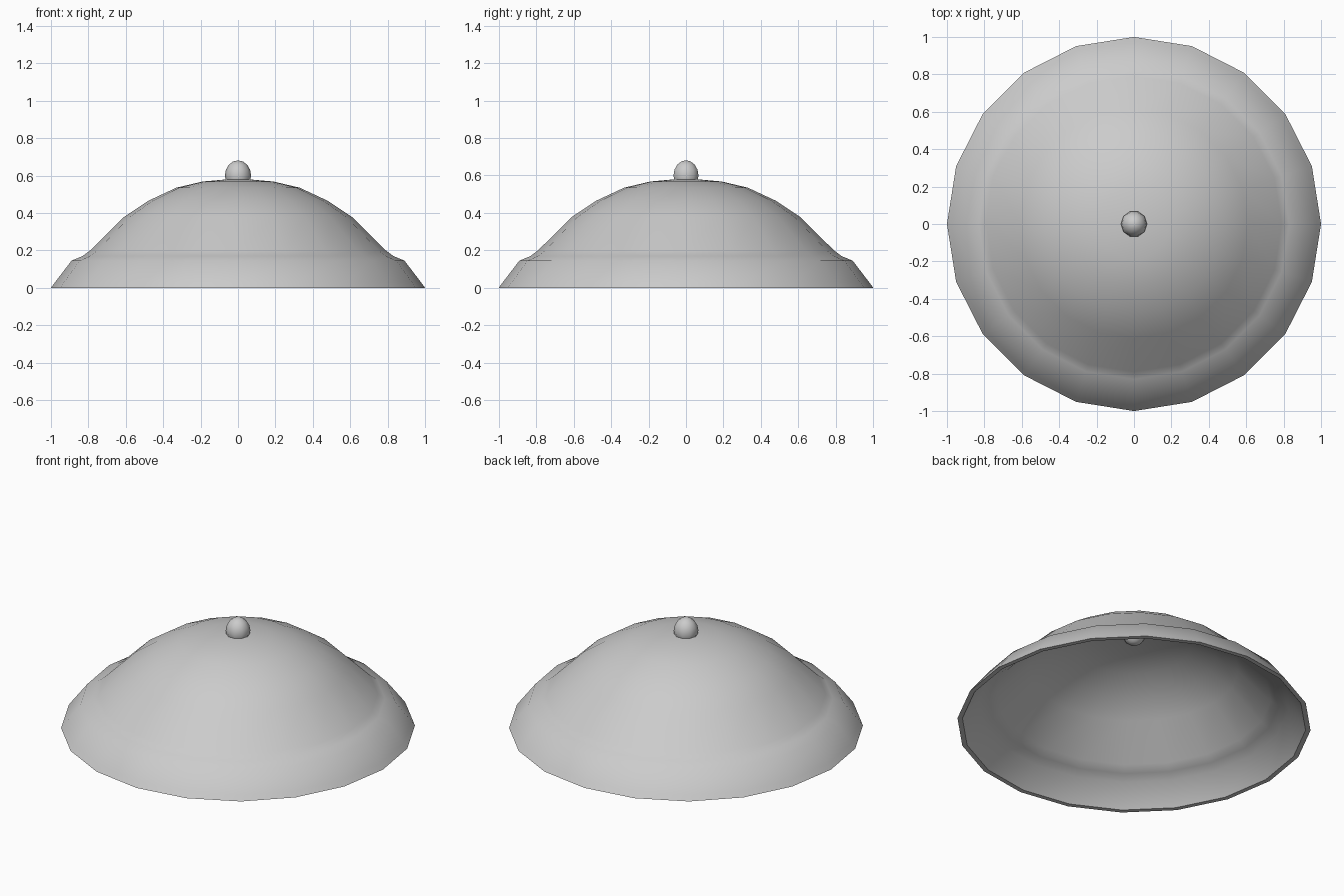
import bpy, bmesh, math

if "Cube" in bpy.data.objects:
    bpy.data.objects.remove(bpy.data.objects["Cube"])

SIDES = 20


def lathe(name, profile, sides):
    """Spin an (r, z) profile about z; radius 0 makes a pole."""
    bm = bmesh.new()
    rings = []
    for r, z in profile:
        if r == 0:
            rings.append([bm.verts.new((0, 0, z))] * sides)
        else:
            rings.append([bm.verts.new((r * math.cos(2 * math.pi * i / sides),
                                        r * math.sin(2 * math.pi * i / sides), z))
                          for i in range(sides)])
    for a, b in zip(rings, rings[1:]):
        for i in range(sides):
            j = (i + 1) % sides
            bm.faces.new(list(dict.fromkeys((a[i], a[j], b[j], b[i]))))
    bmesh.ops.recalc_face_normals(bm, faces=bm.faces)
    mesh = bpy.data.meshes.new(name)
    bm.to_mesh(mesh)
    bm.free()
    obj = bpy.data.objects.new(name, mesh)
    bpy.context.collection.objects.link(obj)
    bpy.ops.object.select_all(action='DESELECT')
    obj.select_set(True)
    bpy.context.view_layer.objects.active = obj
    bpy.ops.object.shade_smooth_by_angle(angle=math.radians(50))
    return obj


# Hollow dome: inner skin from the pole down, rim, outer skin back up
outer = [(1.0, 0.0), (0.978, 0.03), (0.89, 0.145), (0.83, 0.17), (0.79, 0.2),
         (0.61, 0.378), (0.48, 0.465), (0.33, 0.535), (0.19, 0.568), (0.0, 0.585)]
inner = [(0.0, 0.563), (0.185, 0.547), (0.322, 0.515), (0.467, 0.447),
         (0.593, 0.362), (0.775, 0.183), (0.82, 0.15), (0.877, 0.127), (0.972, 0.0)]
lathe("dome_cover", inner + outer, SIDES)

# Rounded knob set through the crown
knob = [(0.07 * math.sin(math.pi * k / 8) if 0 < k < 8 else 0,
         0.60 - 0.081 * math.cos(math.pi * k / 8)) for k in range(9)]
lathe("top_knob", knob, 10)
